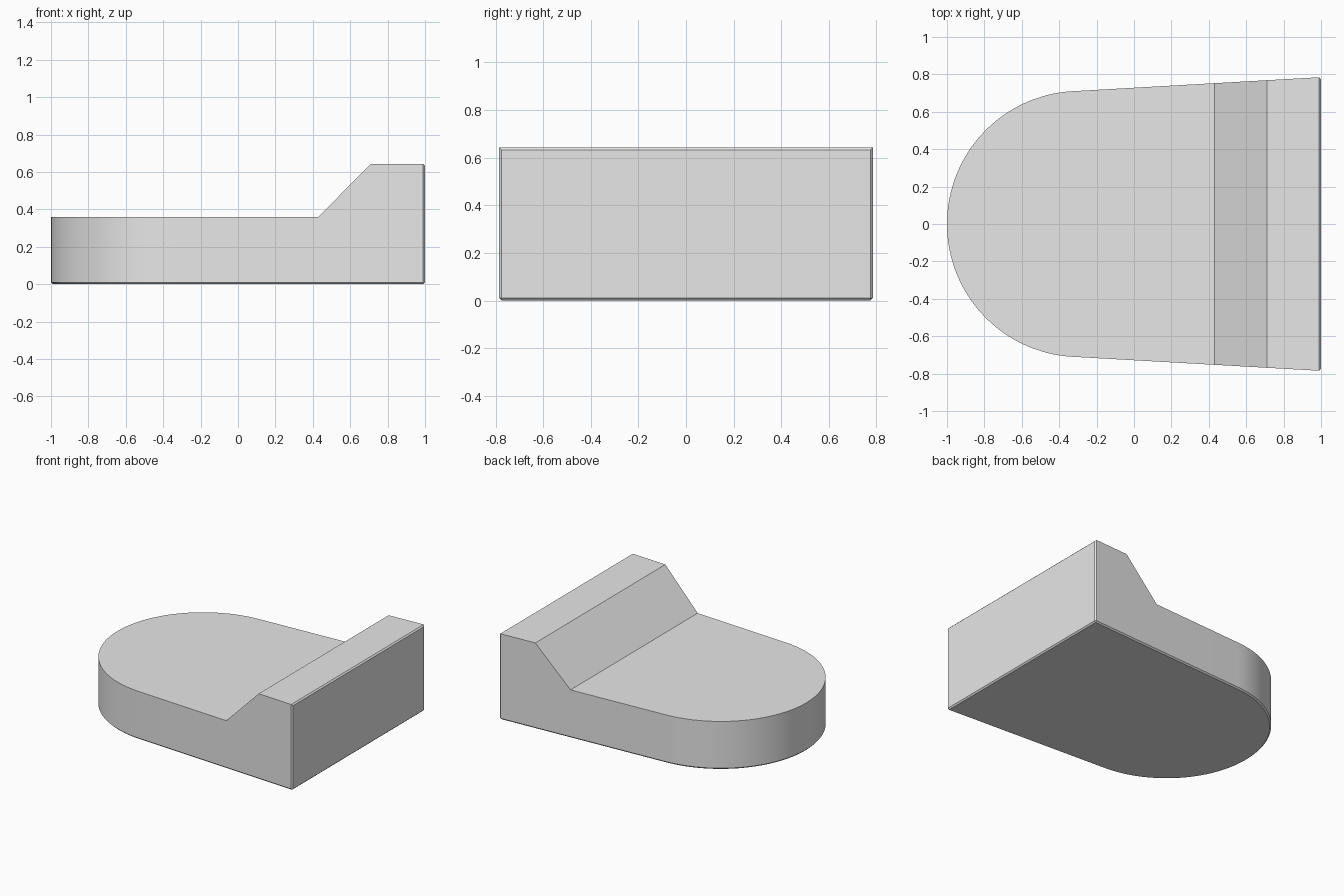
import bpy
import bmesh
import math

default = bpy.data.objects.get("Cube")
if default:
    bpy.data.objects.remove(default)

# Proportions
BACK_X, BACK_HALF = 1.0, 0.785
LOW, HIGH = 0.36, 0.643
RAMP_START, RAMP_END = 0.43, 0.71
CENTRE_X, RADIUS = -0.289, 0.711
TAPER = math.radians(3.16)
CHAMFER = 0.01
SEGMENTS = 64


def top_height(x):
    t = (x - RAMP_START) / (RAMP_END - RAMP_START)
    return LOW + (HIGH - LOW) * min(max(t, 0), 1)


# Plan outline: round nose, tapering sides with stations at the ramp
start = math.pi / 2 + TAPER
sweep = 2 * (math.pi - start)
outline = []
for i in range(SEGMENTS + 1):
    a = start + sweep * i / SEGMENTS
    outline.append((CENTRE_X + RADIUS * math.cos(a), RADIUS * math.sin(a)))
tangent_x, tangent_y = outline[0]
side = []
for x in (RAMP_START, RAMP_END, BACK_X):
    t = (x - tangent_x) / (BACK_X - tangent_x)
    side.append((x, tangent_y + t * (BACK_HALF - tangent_y)))
outline += [(x, -y) for x, y in side] + side[::-1]

# Solid body: walls follow the outline, top follows the stepped profile
bm = bmesh.new()
bottom = [bm.verts.new((x, y, 0)) for x, y in outline]
top = [bm.verts.new((x, y, top_height(x))) for x, y in outline]
count = len(outline)
bm.faces.new(bottom[::-1])
for i in range(count):
    j = (i + 1) % count
    bm.faces.new((bottom[i], bottom[j], top[j], top[i]))

# Top deck, ramp and raised ledge
n = SEGMENTS + 1
bm.faces.new(top[:n + 1] + [top[-1]])
bm.faces.new((top[n], top[n + 1], top[n + 4], top[n + 5]))
bm.faces.new((top[n + 1], top[n + 2], top[n + 3], top[n + 4]))
bmesh.ops.recalc_face_normals(bm, faces=bm.faces)

# Fine chamfer around the base and the flat end
edges = [e for e in bm.edges
         if all(v.co.z < 0.001 for v in e.verts)
         or all(v.co.x > BACK_X - 0.001 for v in e.verts)]
bmesh.ops.bevel(bm, geom=edges, offset=CHAMFER, segments=1,
                affect='EDGES', profile=0.5)

mesh = bpy.data.meshes.new("wedge_block")
bm.to_mesh(mesh)
bm.free()
block = bpy.data.objects.new("wedge_block", mesh)
bpy.context.collection.objects.link(block)

# Material
grey = bpy.data.materials.new("light_grey")
grey.use_nodes = True
colour = (0.8, 0.8, 0.8, 1)
grey.diffuse_color = colour
grey.node_tree.nodes["Principled BSDF"].inputs["Base Color"].default_value = colour
mesh.materials.append(grey)

# Smooth nose, sharp edges
bpy.ops.object.select_all(action='DESELECT')
block.select_set(True)
bpy.context.view_layer.objects.active = block
bpy.ops.object.shade_smooth_by_angle(angle=math.radians(30))
